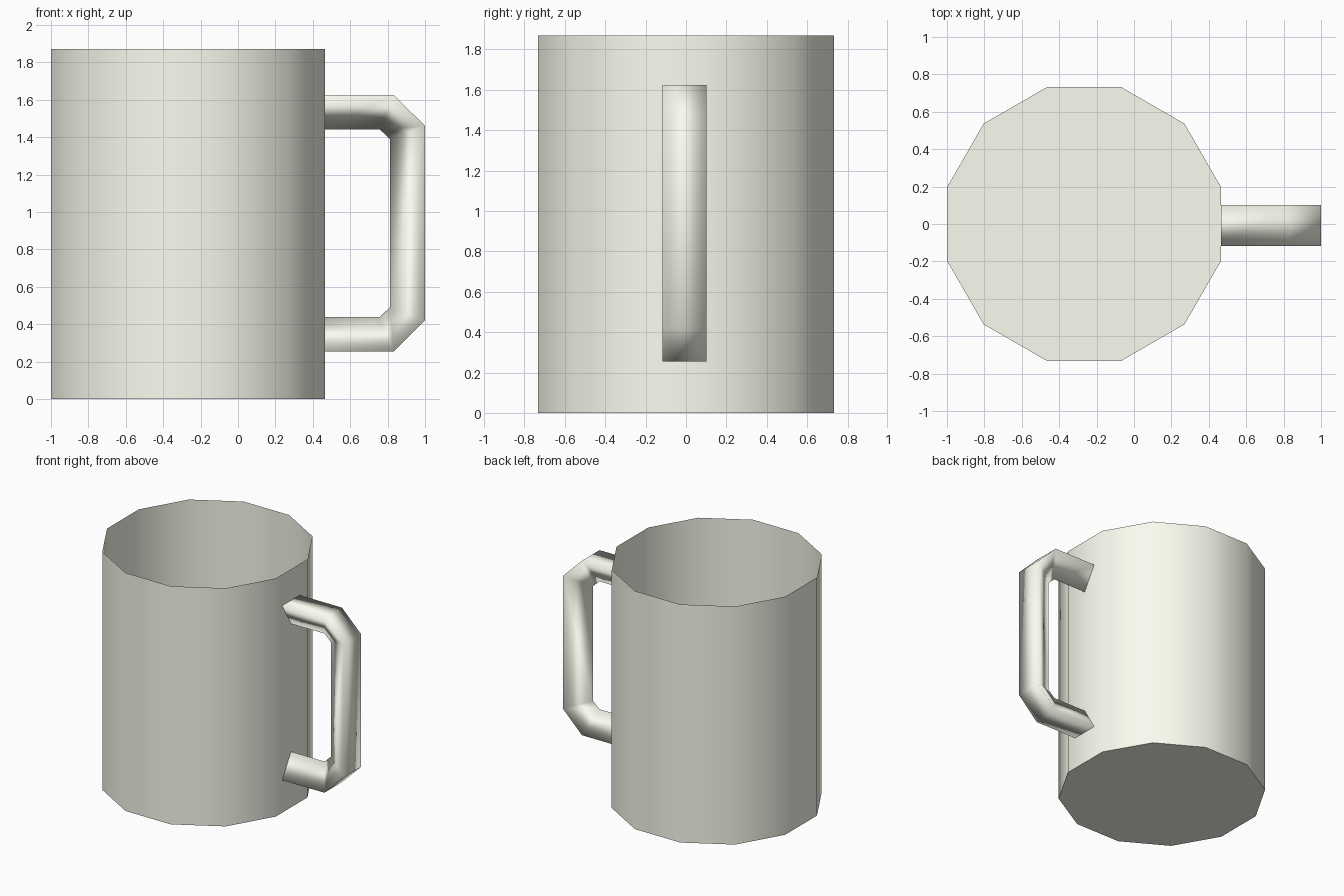
import bpy, bmesh, math
from mathutils import Matrix

if "Cube" in bpy.data.objects:
    bpy.data.objects.remove(bpy.data.objects["Cube"])

CUP_X, APOTHEM, HEIGHT = -0.267, 0.733, 1.87

# Ivory glaze shared by both parts
ivory = bpy.data.materials.new("ivory")
ivory.diffuse_color = (0.97, 0.98, 0.87, 1)
ivory.use_nodes = True
ivory.node_tree.nodes["Principled BSDF"].inputs["Base Color"].default_value = ivory.diffuse_color


def finish(name, bm):
    bmesh.ops.recalc_face_normals(bm, faces=bm.faces[:])
    mesh = bpy.data.meshes.new(name)
    bm.to_mesh(mesh)
    bm.free()
    mesh.shade_smooth()
    mesh.materials.append(ivory)
    obj = bpy.data.objects.new(name, mesh)
    bpy.context.collection.objects.link(obj)
    return obj


# Cup body: thin twelve-sided wall with a floor and an open top
bm = bmesh.new()
radius = APOTHEM / math.cos(math.pi / 12)
place = Matrix.Translation((CUP_X, 0, HEIGHT / 2)) @ Matrix.Rotation(math.pi / 12, 4, 'Z')
bmesh.ops.create_cone(bm, cap_ends=True, segments=12, radius1=radius,
                      radius2=radius, depth=HEIGHT, matrix=place)
top = [f for f in bm.faces if f.calc_center_median().z > HEIGHT - 0.01]
bmesh.ops.delete(bm, geom=top, context='FACES_ONLY')
cup = finish("cup_body", bm)
bpy.context.view_layer.objects.active = cup
cup.select_set(True)
bpy.ops.object.shade_smooth_by_angle(angle=math.radians(40))

# Handle: triangular bar, flat side outward, ridge toward the inside of the loop
MID_Z = 0.94
WALL_X = CUP_X + APOTHEM
half = [((WALL_X, 0.685), (WALL_X, 0.502)),
        ((0.833, 0.685), (0.757, 0.502)),
        ((1.0, 0.52), (0.812, 0.45))]
stations = [(o, i, 1) for o, i in half] + [(o, i, -1) for o, i in reversed(half)]

bm = bmesh.new()
rings = []
for (ox, oz), (ix, iz), s in stations:
    rings.append([bm.verts.new((ox, -0.117, MID_Z + s * oz)),
                  bm.verts.new((ox, 0.101, MID_Z + s * oz)),
                  bm.verts.new((ix, -0.007, MID_Z + s * iz))])
for j, (a, b) in enumerate(zip(rings, rings[1:])):
    for k in range(3):
        n = (k + 1) % 3
        if j == 2 and k == 2:  # front side of the grip, split along its other diagonal
            bm.faces.new((a[k], a[n], b[k]))
            bm.faces.new((a[n], b[n], b[k]))
        else:
            bm.faces.new((a[k], a[n], b[n], b[k]))
finish("handle", bm)
